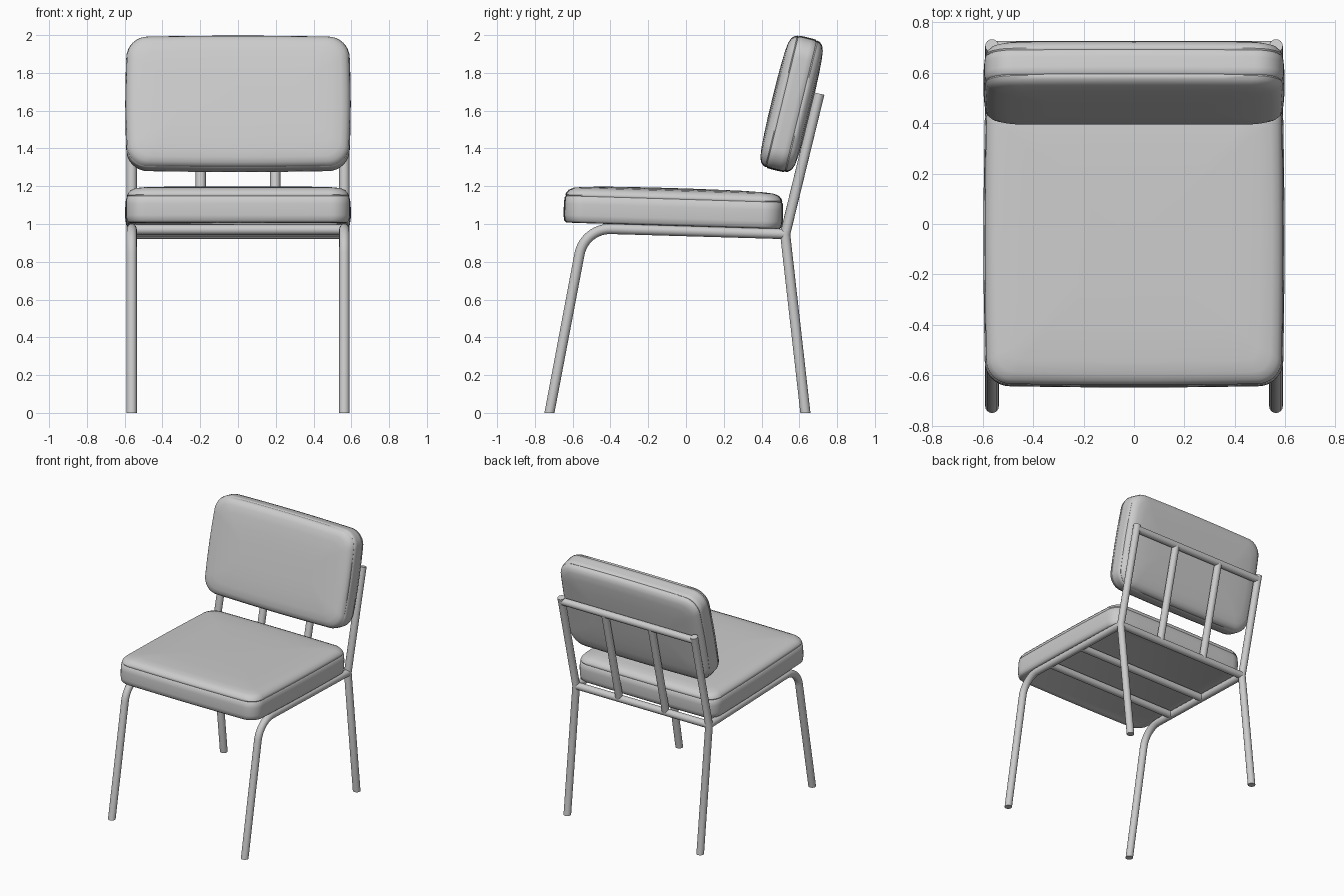
import bpy, bmesh, math
from mathutils import Vector

if "Cube" in bpy.data.objects:
    bpy.data.objects.remove(bpy.data.objects["Cube"])

R = 0.027          # tube radius
TX = 0.563         # side tube offset in x
TILT = math.atan2(0.18, 0.738)


def smooth(ob, angle=40):
    bpy.ops.object.select_all(action='DESELECT')
    ob.select_set(True)
    bpy.context.view_layer.objects.active = ob
    bpy.ops.object.shade_smooth_by_angle(angle=math.radians(angle))


def fillet(a, corner, b, dist, steps=12):
    """Points of a bend replacing a path corner."""
    a, c, b = Vector(a), Vector(corner), Vector(b)
    p = c + (a - c).normalized() * dist
    q = c + (b - c).normalized() * dist
    half = (a - c).angle(b - c) / 2
    centre = c + ((p + q) / 2 - c).normalized() * (dist / math.cos(half))
    u, v = p - centre, q - centre
    ang = u.angle(v)
    return [centre + (u * math.sin(ang * (1 - i / steps)) + v * math.sin(ang * i / steps)) / math.sin(ang)
            for i in range(steps + 1)]


def tube(name, pts):
    cu = bpy.data.curves.new(name, 'CURVE')
    cu.dimensions = '3D'
    cu.bevel_depth = R
    cu.bevel_resolution = 6
    cu.use_fill_caps = True
    sp = cu.splines.new('POLY')
    sp.points.add(len(pts) - 1)
    for s, p in zip(sp.points, pts):
        s.co = (*p, 1)
    ob = bpy.data.objects.new(name, cu)
    bpy.context.collection.objects.link(ob)
    bpy.ops.object.select_all(action='DESELECT')
    ob.select_set(True)
    bpy.context.view_layer.objects.active = ob
    bpy.ops.object.convert(target='MESH')
    ob = bpy.context.object
    for v in ob.data.vertices:      # cut feet level with the floor
        if v.co.z < 0.02:
            v.co.z = 0
    smooth(ob)
    return ob


def outline(hx, hy, r, bow):
    """Rounded rectangle with slightly bowed sides."""
    pts = []
    corners = [(1, 1, 0), (-1, 1, 90), (-1, -1, 180), (1, -1, 270)]
    for k, (sx, sy, a0) in enumerate(corners):
        for i in range(9):
            a = math.radians(a0 + 90 * i / 8)
            pts.append(Vector((sx * (hx - r) + r * math.cos(a), sy * (hy - r) + r * math.sin(a))))
        nx, ny, a1 = corners[(k + 1) % 4]
        a1 = math.radians(a0 + 90)
        n = Vector((math.cos(a1), math.sin(a1)))
        p = pts[-1].copy()
        q = Vector((nx * (hx - r), ny * (hy - r))) + n * r
        for i in range(1, 8):
            pts.append(p.lerp(q, i / 8) + n * bow * math.sin(math.pi * i / 8))
    return pts


def cushion(name, hx, hy, r, profile):
    """Loft of rounded outlines; profile holds (inset, height)."""
    bm = bmesh.new()
    rings = [[bm.verts.new((p.x, p.y, h)) for p in
              outline(hx - d, hy - d, max(r - d * 0.5, 0.03), 0.005)] for d, h in profile]
    n = len(rings[0])
    for a, b in zip(rings, rings[1:]):
        for i in range(n):
            bm.faces.new((a[i], a[(i + 1) % n], b[(i + 1) % n], b[i]))
    bm.faces.new(rings[0][::-1])
    bm.faces.new(rings[-1])
    me = bpy.data.meshes.new(name)
    bm.to_mesh(me)
    bm.free()
    ob = bpy.data.objects.new(name, me)
    bpy.context.collection.objects.link(ob)
    smooth(ob, 50)
    return ob


# Seat cushion: flat base, seam near the top, domed top
seat = cushion("seat", 0.592, 0.576, 0.10, [
    (0.06, 0.004), (0.05, 0), (0.015, 0.002), (0.004, 0.012), (0, 0.04), (0, 0.10), (0.003, 0.136),
    (0.009, 0.142), (0.006, 0.148), (0.011, 0.160), (0.024, 0.175), (0.05, 0.186),
    (0.10, 0.192), (0.22, 0.197), (0.38, 0.199), (0.5, 0.2)])
seat.location = (0, -0.069, 0.990)
seat.rotation_euler = (math.radians(-1.75), 0, 0)

# Back cushion: symmetric front and back, two seams
half = [(0, 0.02), (0.001, 0.044), (0.007, 0.050), (0.004, 0.056), (0.010, 0.070), (0.024, 0.084),
        (0.05, 0.094), (0.10, 0.100), (0.18, 0.104), (0.27, 0.106)]
back = cushion("backrest", 0.592, 0.357, 0.115, [(d, -h) for d, h in half[::-1]] + half)
back.location = (0, 0.559, 1.636)
back.rotation_euler = (math.pi / 2 - TILT, 0, 0)

# Side frames
JY, JZ = 0.525, 0.947            # joint of rail, rear leg and back post


def rail_z(y):
    return JZ + (JY - y) * 0.029


def post_y(z):
    return JY + (z - JZ) * math.tan(TILT)


for side, s in (("left", -1), ("right", 1)):
    x = s * TX
    foot, corner, joint = (x, -0.723, 0), (x, -0.538, rail_z(-0.538)), (x, JY, JZ)
    tube(f"front_leg_and_rail_{side}", [foot] + fillet(foot, corner, joint, 0.14) + [joint])
    tube(f"rear_leg_and_post_{side}", [(x, 0.632, 0), joint, (x, post_y(1.69), 1.69)])

# Crossbars: rear, two under the seat, top of the back
for name, y, z in (("rear_crossbar", JY, JZ), ("seat_crossbar_1", 0.08, rail_z(0.08)),
                   ("seat_crossbar_2", -0.26, rail_z(-0.26)), ("top_crossbar", post_y(1.66), 1.66)):
    tube(name, [(-TX, y, z), (TX, y, z)])

# Upright bars behind the back cushion
for side, s in (("left", -1), ("right", 1)):
    tube(f"back_bar_{side}", [(s * 0.197, JY, JZ), (s * 0.197, post_y(1.66), 1.66)])
